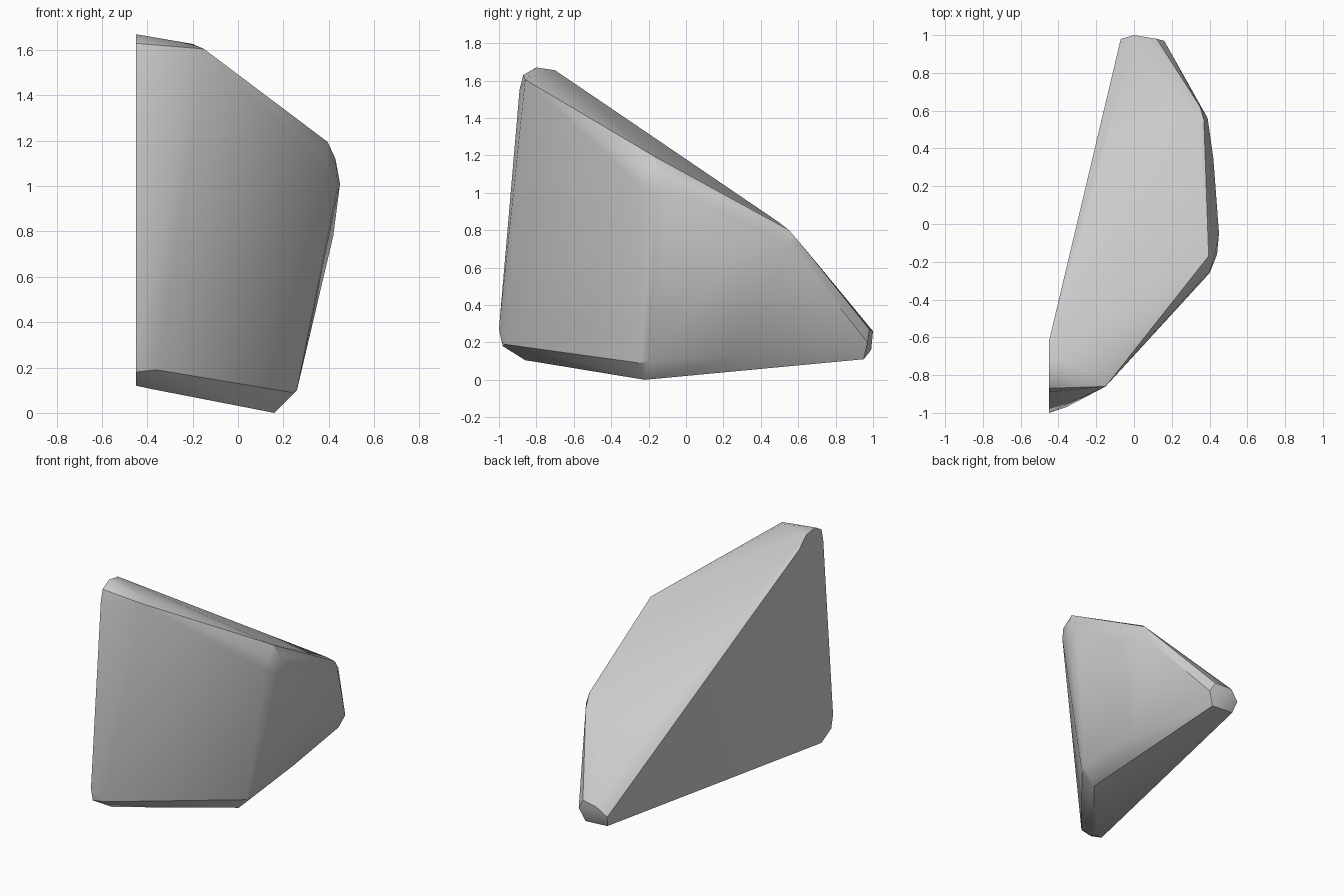
import bpy, bmesh
from math import radians

if "Cube" in bpy.data.objects:
    bpy.data.objects.remove(bpy.data.objects["Cube"])

# Worn corners of the stone chunk; each is a small cluster that rounds one tip
peak = [(-.45, -.89, 1.55), (-.45, -.87, 1.63), (-.45, -.8, 1.67), (-.45, -.7, 1.655),
        (-.45, -.62, 1.58), (-.15, -.86, 1.605), (-.2, -.8, 1.627), (-.17, -.86, 1.54)]
front_foot = [(-.45, -1, .27), (-.45, -.98, .18), (-.45, -.87, .12), (-.36, -.97, .19),
              (-.38, -.97, .27), (-.38, -.86, .105)]
right_shoulder = [(.4, -.25, 1.13), (.395, -.17, 1.195), (.43, -.15, 1.12), (.4, -.26, 1.05),
                  (.45, -.05, 1.01), (.44, -.16, 1.0)]
rear_shoulder = [(.34, .5, .84), (.37, .55, .8), (.39, .56, .72), (.35, .62, .72), (.42, .35, .78)]
keel = [(.16, -.22, 0), (.26, -.2, .1), (.24, -.25, .09), (.24, .27, .13)]
rear_tip = [(-.07, .98, .2), (0, 1, .26), (.16, .97, .2), (.12, .98, .27), (.03, .99, .16),
            (-.05, .95, .12), (.12, .95, .11)]

# Stone: convex hull of the corner clusters
bm = bmesh.new()
for corner in (peak, front_foot, right_shoulder, rear_shoulder, keel, rear_tip):
    for p in corner:
        bm.verts.new(p)
hull = bmesh.ops.convex_hull(bm, input=bm.verts)
loose = [v for v in bm.verts if not v.link_faces]
bmesh.ops.delete(bm, geom=loose, context='VERTS')
bmesh.ops.dissolve_limit(bm, angle_limit=radians(1.5), verts=bm.verts, edges=bm.edges)
bmesh.ops.recalc_face_normals(bm, faces=bm.faces)

mesh = bpy.data.meshes.new("stone_chunk")
bm.to_mesh(mesh)
bm.free()
stone = bpy.data.objects.new("stone_chunk", mesh)
bpy.context.collection.objects.link(stone)

# Soft shading over the worn edges
bpy.context.view_layer.objects.active = stone
stone.select_set(True)
bpy.ops.object.shade_smooth_by_angle(angle=radians(30))
